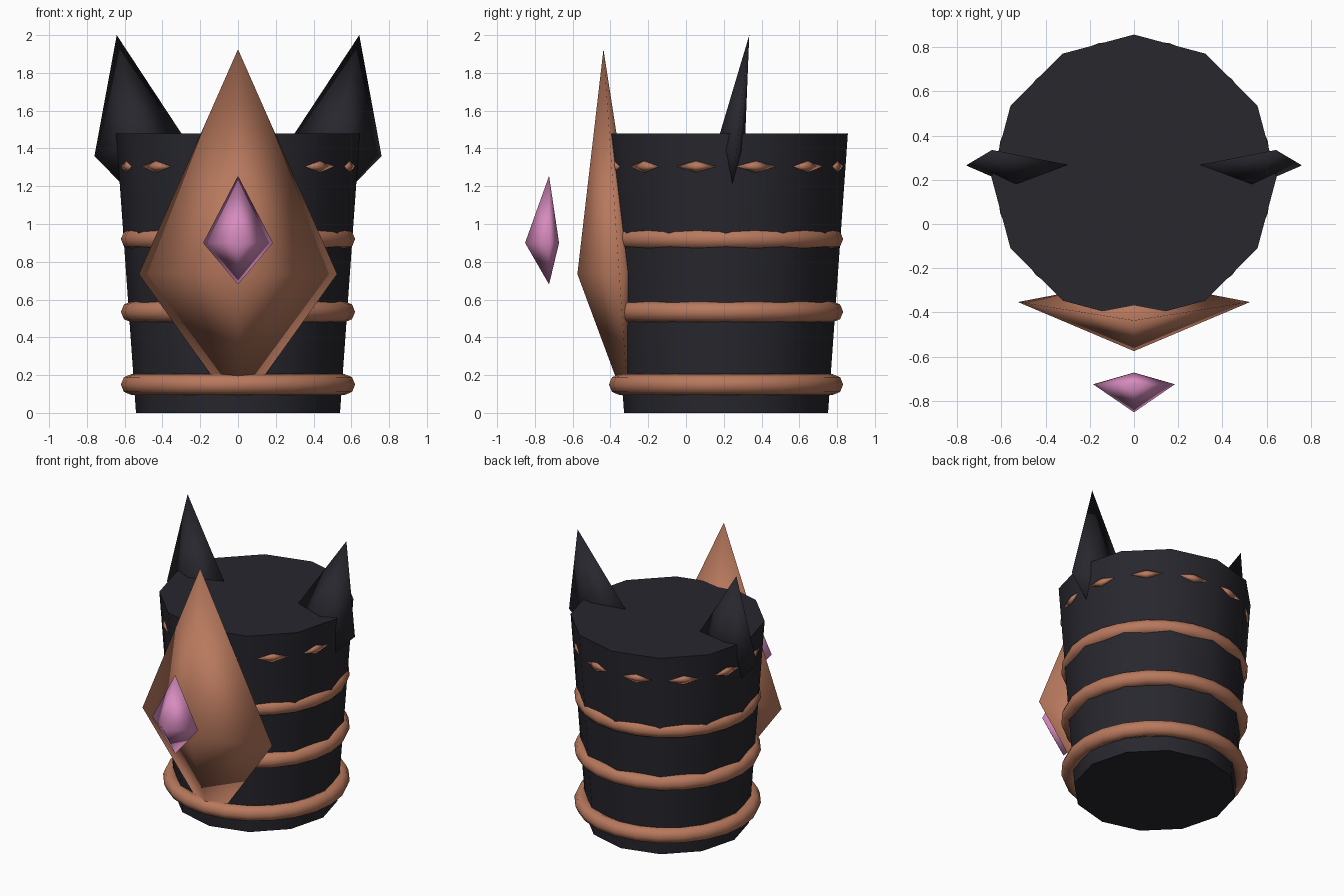
import bpy, math
from mathutils import Matrix, Vector

if "Cube" in bpy.data.objects:
    bpy.data.objects.remove(bpy.data.objects["Cube"])

CY = 0.212   # y of the barrel axis


def material(name, rgb):
    m = bpy.data.materials.new(name)
    m.diffuse_color = (*rgb, 1)
    m.use_nodes = True
    m.node_tree.nodes["Principled BSDF"].inputs["Base Color"].default_value = m.diffuse_color
    return m


DARK = material("dark", (0.02, 0.02, 0.027))
COPPER = material("copper", (0.48, 0.19, 0.11))
PINK = material("pink", (0.68, 0.26, 0.52))


def finish(obj, name, mat, angle):
    obj.name = name
    obj.data.materials.append(mat)
    bpy.ops.object.select_all(action='DESELECT')
    bpy.context.view_layer.objects.active = obj
    obj.select_set(True)
    bpy.ops.object.shade_smooth_by_angle(angle=math.radians(angle))
    return obj


def shard(name, mat, tip, centre, bottom, side, front, back):
    """Faceted diamond: two ends, two sides (+-side), front and back points."""
    c, s = Vector(centre), Vector(side)
    verts = [Vector(tip), Vector(bottom), c + Vector(front), c + s, c + Vector(back), c - s]
    faces = []
    for i in range(4):
        a, b = 2 + i, 2 + (i + 1) % 4
        faces += [(0, a, b), (1, b, a)]
    mesh = bpy.data.meshes.new(name)
    mesh.from_pydata(verts, [], faces)
    obj = bpy.data.objects.new(name, mesh)
    bpy.context.collection.objects.link(obj)
    return finish(obj, name, mat, 180)


# Tapered twelve-sided barrel
bpy.ops.mesh.primitive_cone_add(vertices=12, radius1=0.54, radius2=0.645, depth=1.48,
                                location=(0, CY, 0.74))
finish(bpy.context.object, "barrel", DARK, 40)

# Three copper hoops
for i, z in enumerate((0.15, 0.535, 0.92)):
    bpy.ops.mesh.primitive_torus_add(major_segments=24, minor_segments=8, major_radius=0.565,
                                     minor_radius=0.055, location=(0, CY, z))
    finish(bpy.context.object, f"hoop_{i + 1}", COPPER, 180)

# Small studs, one on each barrel face
for i in range(12):
    stud = shard(f"stud_{i + 1}", COPPER, (0, 0, 0.033), (0, 0, 0), (0, 0, -0.033),
                 (0.11, 0, 0), (0, -0.016, 0), (0, 0.016, 0))
    stud.matrix_world = (Matrix.Translation((0, CY, 1.305))
                         @ Matrix.Rotation(math.radians(15 + 30 * i), 4, 'Z')
                         @ Matrix.Translation((0, -0.611, 0)))

# Big front plate and the gem floating before it
shard("front_plate", COPPER, (0, -0.437, 1.925), (0, -0.353, 0.735), (0, -0.302, 0.0),
      (0.525, 0, 0), (0, -0.222, 0), (0, 0.1, 0))
shard("gem", PINK, (0, -0.725, 1.255), (0, -0.725, 0.9), (0, -0.725, 0.68),
      (0.185, 0, 0), (0, -0.127, 0), (0, 0.053, 0))

# Pair of ears leaning outward
for label, m in (("right", 1), ("left", -1)):
    shard(f"ear_{label}", DARK, (m * 0.642, 0.335, 2.0), (m * 0.522, 0.265, 1.408),
          (m * 0.449, 0.222, 1.04), (0.238, 0, -m * 0.048), (0, -0.103, 0.012), (0, 0.046, -0.005))
